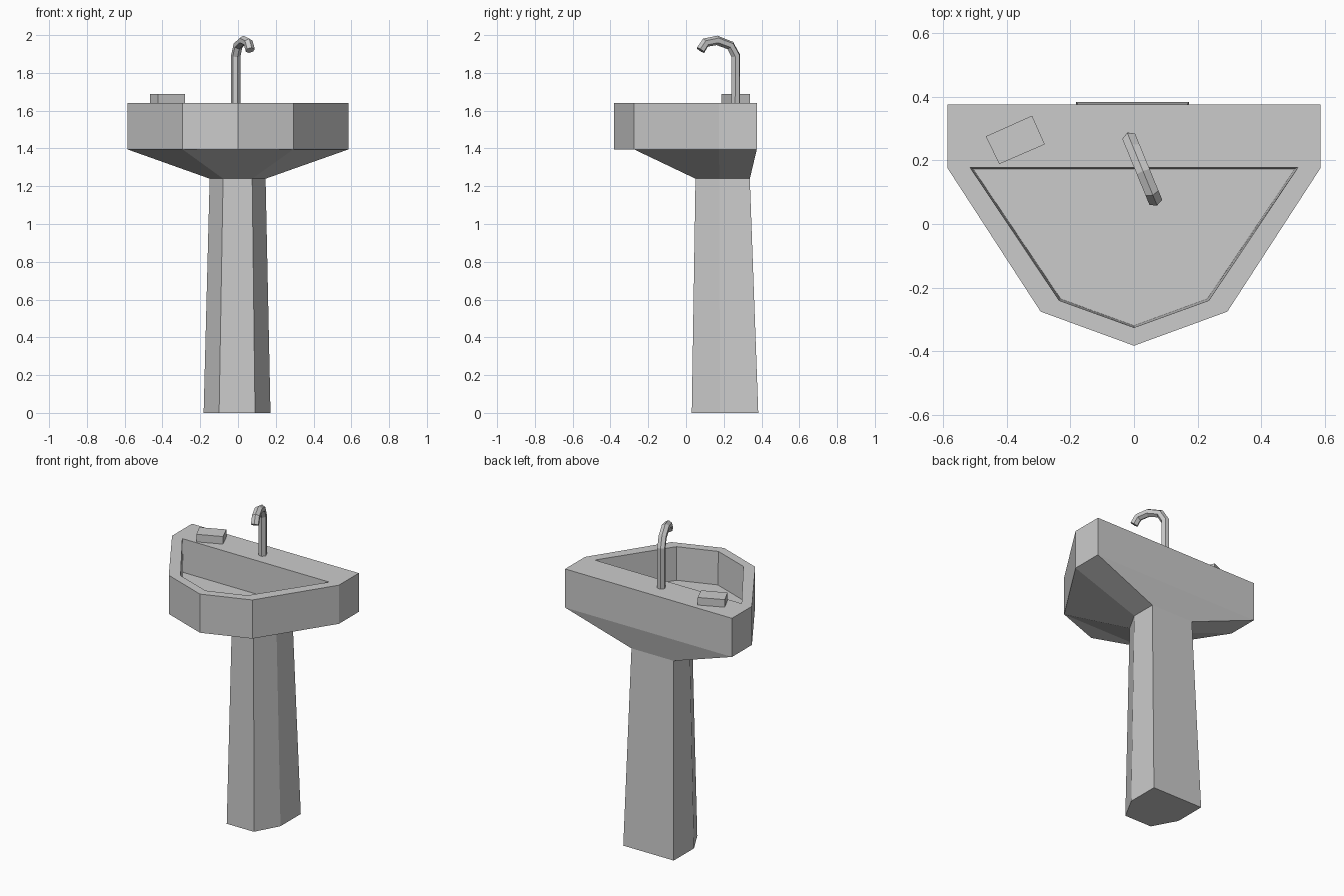
import bpy, bmesh
from mathutils import Vector, Matrix

if "Cube" in bpy.data.objects:
    bpy.data.objects.remove(bpy.data.objects["Cube"])


def loft(name, rings, cap_start=True, cap_end=True):
    """Skin a list of equal-length point rings into a flat-shaded mesh."""
    bm = bmesh.new()
    rows = [[bm.verts.new(p) for p in ring] for ring in rings]
    n = len(rows[0])
    for a, b in zip(rows, rows[1:]):
        for i in range(n):
            j = (i + 1) % n
            bm.faces.new((a[i], a[j], b[j], b[i]))
    if cap_start:
        bm.faces.new(rows[0])
    if cap_end:
        bm.faces.new(rows[-1])
    bmesh.ops.remove_doubles(bm, verts=bm.verts, dist=0.0005)
    bmesh.ops.recalc_face_normals(bm, faces=bm.faces)
    me = bpy.data.meshes.new(name)
    bm.to_mesh(me)
    bm.free()
    ob = bpy.data.objects.new(name, me)
    bpy.context.collection.objects.link(ob)
    return ob


def mirrored(half, z, dx=0.0):
    """Right half outline (back to front), mirrored into a closed ring."""
    left = [(-x, y) for x, y in reversed(half) if x > 0]
    return [(x + dx, y, z) for x, y in half + left]


# Basin: outer wall, rim and hollow (the back inner corner is doubled)
outer = [(0.585, 0.375), (0.585, 0.175), (0.293, -0.275), (0, -0.382)]
inner = [(0.515, 0.178), (0.515, 0.178), (0.235, -0.24), (0, -0.325)]
floor = [(0.505, 0.173), (0.505, 0.173), (0.230, -0.235), (0, -0.319)]
loft("basin", [mirrored(outer, 1.395), mirrored(outer, 1.64),
               mirrored(inner, 1.64), mirrored(floor, 1.43)])

# Pedestal: tapered six-sided column flaring out to the basin underside
foot = [(0.177, 0.383), (0.177, 0.18), (0.095, 0.03)]
neck = [(0.148, 0.338), (0.148, 0.177), (0.077, 0.05)]
loft("pedestal", [mirrored(foot, 0, -0.005), mirrored(neck, 1.24, -0.002),
                  mirrored(outer[:3], 1.395)], cap_end=False)

# Faucet: six-sided tube swept along a bent path in a turned vertical plane
profile = [(0, 1.63), (0, 1.89), (0.032, 1.945), (0.108, 1.972),
           (0.174, 1.96), (0.202, 1.92)]
heading = Vector((0.38, -0.925, 0)).normalized()
path = [Vector((-0.012, 0.264, z)) + heading * d for d, z in profile]
side = heading.cross(Vector((0, 0, 1)))
rings = []
for i, p in enumerate(path):
    t_in = (p - path[max(i - 1, 0)]).normalized()
    t_out = (path[min(i + 1, len(path) - 1)] - p).normalized()
    tangent = (t_in + t_out).normalized()
    arm = side.cross(tangent) * 0.025
    rings.append([p + Matrix.Rotation(k * 1.0471976, 3, tangent) @ arm
                  for k in range(6)])
loft("faucet", rings)

# Soap bar: turned block on the back ledge
soap = [(-0.465, 0.275), (-0.32, 0.34), (-0.28, 0.25), (-0.423, 0.188)]
loft("soap_bar", [[(x, y, z) for x, y in soap] for z in (1.638, 1.688)])
